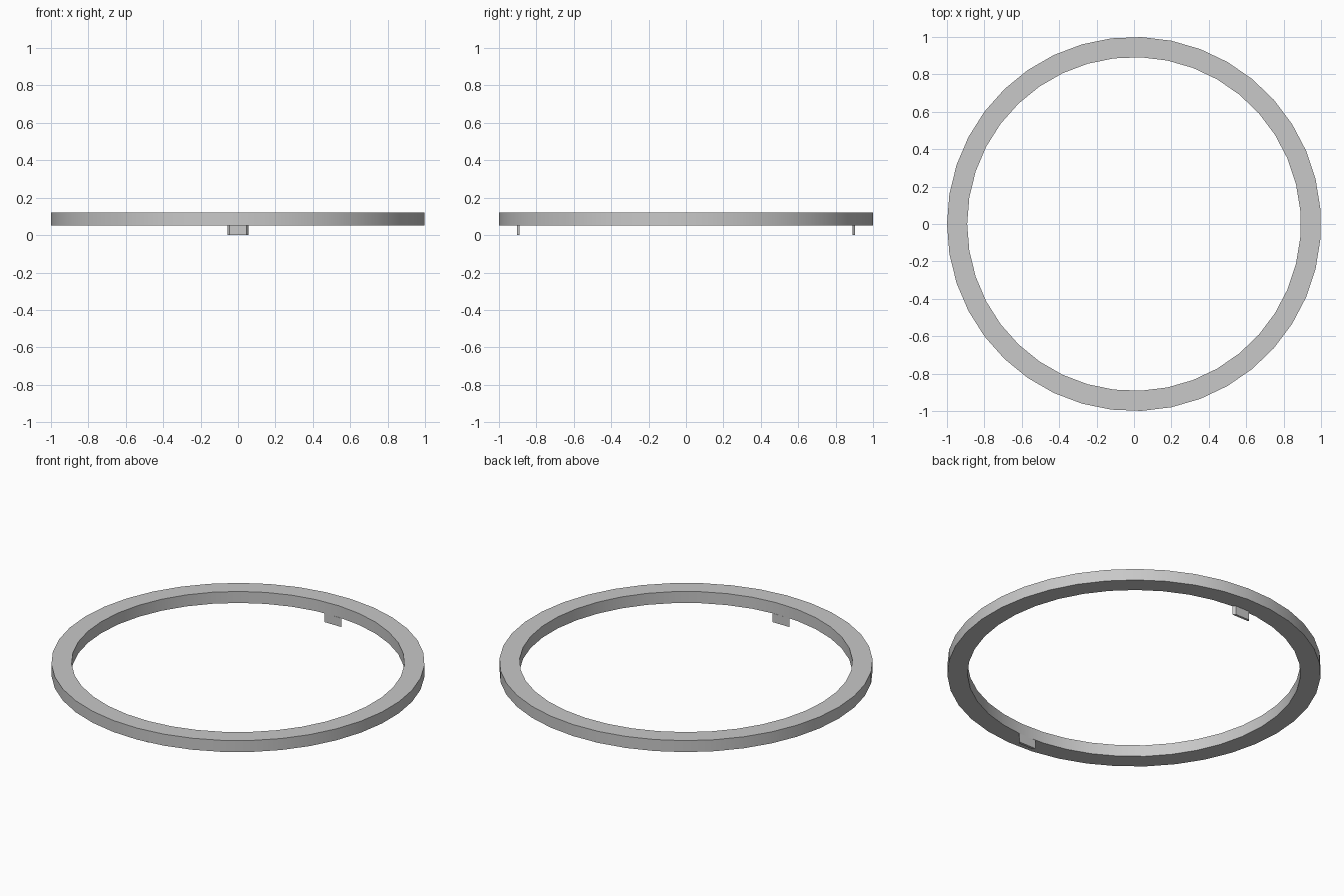
import bpy
import bmesh
from math import cos, sin, pi

SIDES = 39
OUTER, INNER = 1.0, 0.892
BOTTOM, TOP = 0.052, 0.12

cube = bpy.data.objects.get("Cube")
if cube:
    bpy.data.objects.remove(cube, do_unlink=True)

grey = bpy.data.materials.new("light grey")
grey.use_nodes = True
grey.diffuse_color = (0.58, 0.58, 0.58, 1)
grey.node_tree.nodes["Principled BSDF"].inputs["Base Color"].default_value = grey.diffuse_color


def make_object(name, bm):
    bmesh.ops.recalc_face_normals(bm, faces=bm.faces)
    mesh = bpy.data.meshes.new(name)
    bm.to_mesh(mesh)
    bm.free()
    mesh.materials.append(grey)
    obj = bpy.data.objects.new(name, mesh)
    bpy.context.collection.objects.link(obj)
    return obj


# Ring: rectangular section swept round the vertical axis
def build_ring():
    bm = bmesh.new()
    section = [(OUTER, BOTTOM), (OUTER, TOP), (INNER, TOP), (INNER, BOTTOM)]
    loops = []
    for i in range(SIDES):
        a = pi + 2 * pi * i / SIDES
        loops.append([bm.verts.new((r * cos(a), r * sin(a), z)) for r, z in section])
    for i, here in enumerate(loops):
        there = loops[(i + 1) % SIDES]
        for j in range(4):
            k = (j + 1) % 4
            bm.faces.new((here[j], there[j], there[k], here[k]))
    return make_object("ring", bm)


# Tab: thin plate under the inner rim, with splayed ends
def build_tab(name, side):
    bm = bmesh.new()
    plan = [(-0.056, 0.889), (0.056, 0.889), (0.046, 0.903), (-0.046, 0.903)]
    base = bm.faces.new([bm.verts.new((x, side * y, 0)) for x, y in plan])
    top = bmesh.ops.extrude_face_region(bm, geom=[base])["geom"]
    verts = [v for v in top if isinstance(v, bmesh.types.BMVert)]
    bmesh.ops.translate(bm, verts=verts, vec=(0, 0, BOTTOM))
    return make_object(name, bm)


ring = build_ring()
build_tab("front_tab", -1)
build_tab("back_tab", 1)

# Smooth the curved walls, keep the rim edges sharp
bpy.ops.object.select_all(action='DESELECT')
ring.select_set(True)
bpy.context.view_layer.objects.active = ring
bpy.ops.object.shade_smooth_by_angle(angle=pi / 6)
